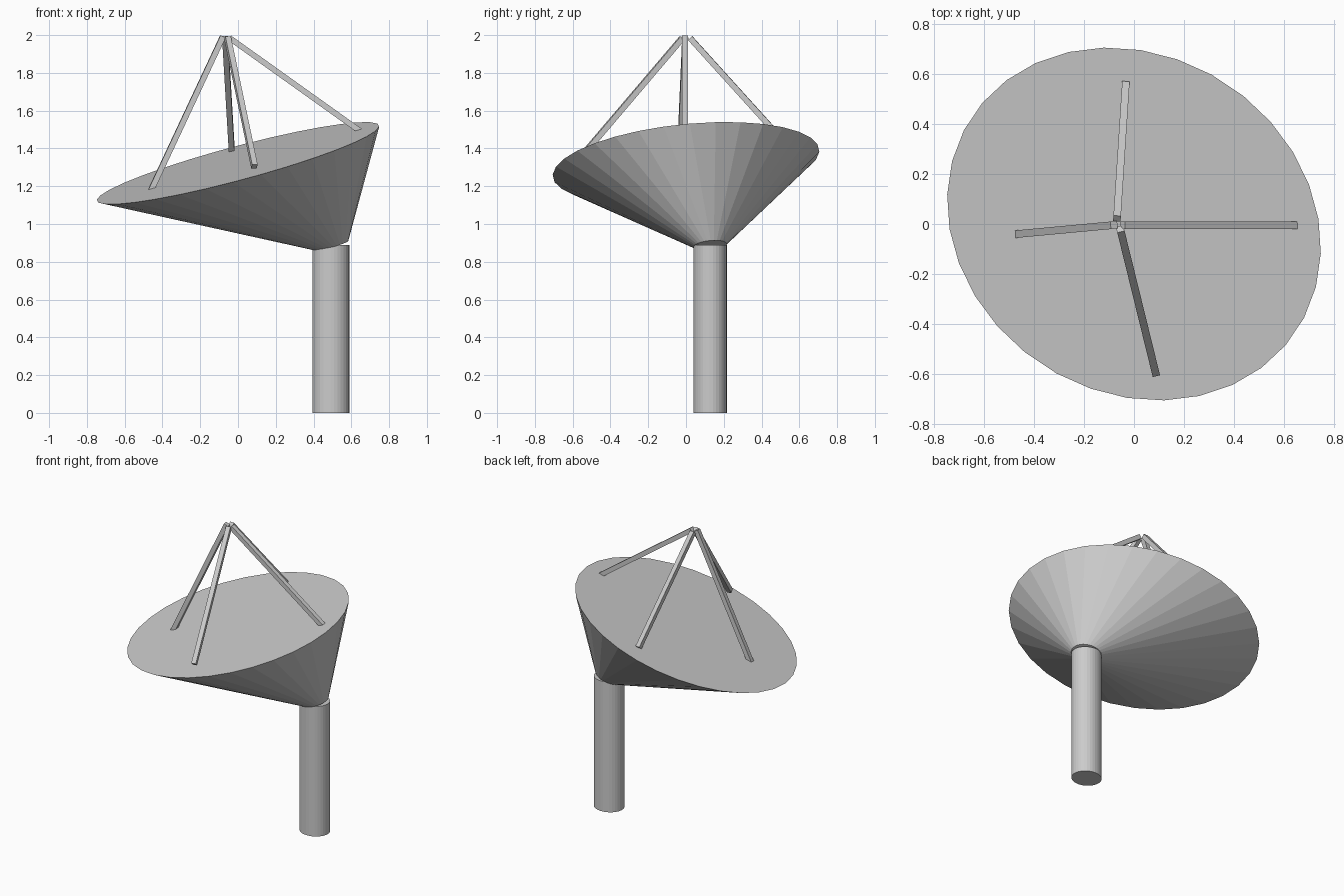
import bpy, bmesh, math
from mathutils import Vector

if "Cube" in bpy.data.objects:
    bpy.data.objects.remove(bpy.data.objects["Cube"])

SIDES = 32
SLOPE_X, SLOPE_Y = 0.28, 0.133      # tilt of the dish plane
SKEW = -0.133                       # shear of the oval rim


def finish(bm, name):
    bmesh.ops.recalc_face_normals(bm, faces=bm.faces)
    mesh = bpy.data.meshes.new(name)
    bm.to_mesh(mesh)
    bm.free()
    obj = bpy.data.objects.new(name, mesh)
    bpy.context.collection.objects.link(obj)
    return obj


def oval(center, rx, ry, tilt=1.0, skew=SKEW):
    """Ring of points lying on the dish tilt (tilt=1) or level (tilt=0)."""
    c, pts = Vector(center), []
    for i in range(SIDES):
        t = math.tau * i / SIDES - math.radians(2)
        x, y = rx * math.cos(t), ry * math.sin(t + skew)
        pts.append(c + Vector((x, y, tilt * (SLOPE_X * x + SLOPE_Y * y))))
    return pts


def loft(name, lower, upper):
    bm = bmesh.new()
    a = [bm.verts.new(p) for p in lower]
    b = [bm.verts.new(p) for p in upper]
    for i in range(SIDES):
        j = (i + 1) % SIDES
        bm.faces.new((a[i], a[j], b[j], b[i]))
    bm.faces.new(a)
    bm.faces.new(b)
    return finish(bm, name)


def strut(name, start, end, width=0.03):
    start, end = Vector(start), Vector(end)
    axis = (end - start).normalized()
    side = axis.cross(Vector((0, 0, 1))).normalized() * width / 2
    up = side.cross(axis)
    bm = bmesh.new()
    for p in (start, end):
        for s, u in ((-1, -1), (1, -1), (1, 1), (-1, 1)):
            bm.verts.new(p + s * side + u * up)
    bmesh.ops.convex_hull(bm, input=bm.verts)
    bmesh.ops.dissolve_limit(bm, angle_limit=0.01, verts=bm.verts, edges=bm.edges)
    return finish(bm, name)


# Pole
loft("pole",
     oval((0.492, 0.128, 0), 0.0975, 0.0885, 0, 0),
     oval((0.492, 0.128, 0.89), 0.0975, 0.0885, 0, 0))

# Dish: flat-topped slanted cone
loft("dish",
     oval((0.492, 0.128, 0.887), 0.092, 0.087),
     oval((0, 0, 1.322), 0.748, 0.706))

# Feed struts meeting above the dish
strut("strut_left", (-0.467, -0.04, 1.165), (-0.08, -0.004, 1.992))
strut("strut_right", (0.645, -0.005, 1.493), (-0.045, -0.005, 1.985))
strut("strut_front", (0.087, -0.598, 1.305), (-0.055, -0.02, 1.984))
strut("strut_back", (-0.033, 0.56, 1.39), (-0.068, 0.022, 1.984))
